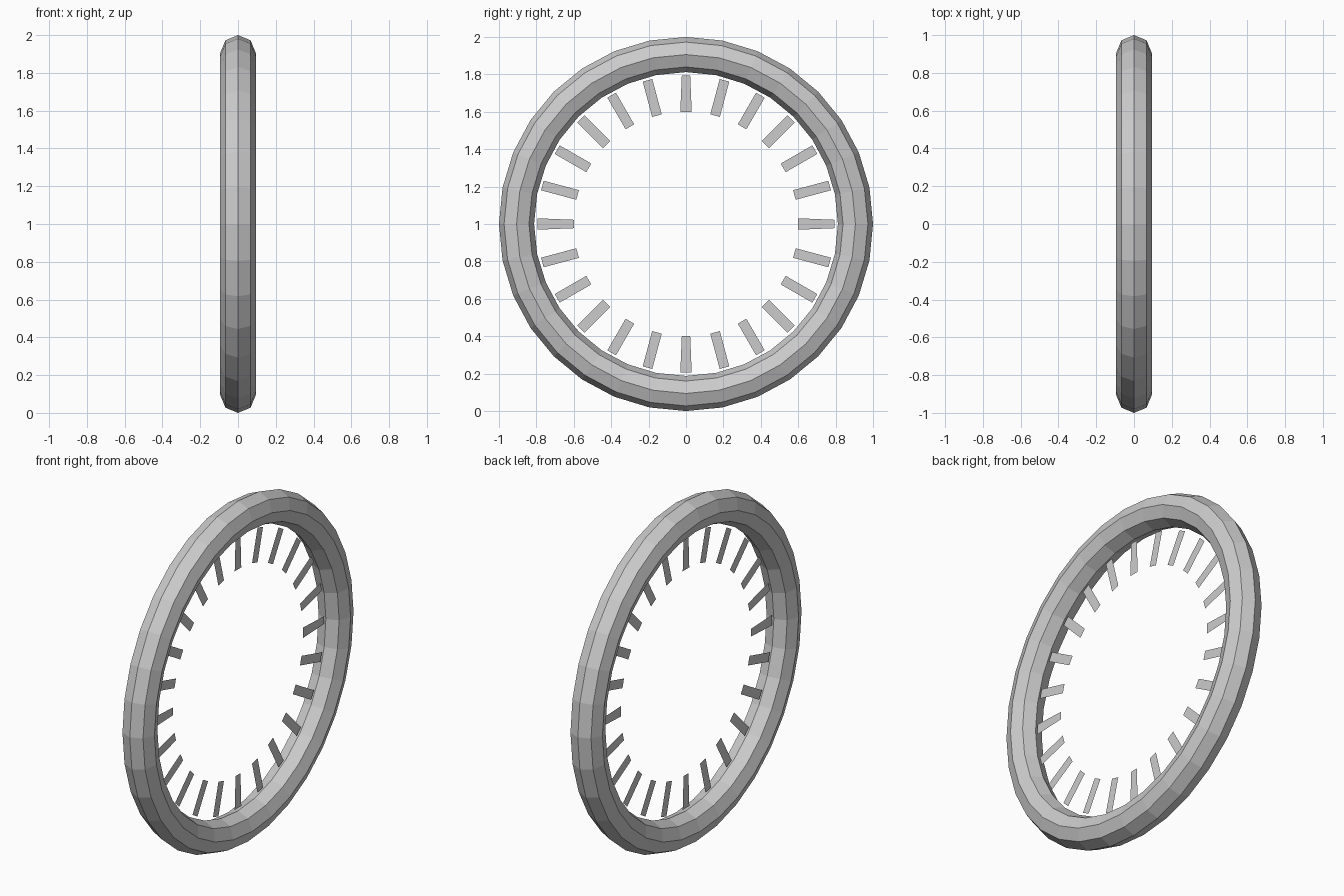
import bpy, bmesh, math
from mathutils import Vector

if "Cube" in bpy.data.objects:
    bpy.data.objects.remove(bpy.data.objects["Cube"])

CENTRE_Z = 1.0
TUBE = 0.094
MAJOR = 1.0 - TUBE
RING_SEGS, TUBE_SEGS = 32, 8

grey = bpy.data.materials.new("light_grey")
grey.diffuse_color = (0.6, 0.6, 0.6, 1.0)
grey.use_nodes = True
grey.node_tree.nodes["Principled BSDF"].inputs["Base Color"].default_value = grey.diffuse_color


def finish(name, bm):
    mesh = bpy.data.meshes.new(name)
    bm.to_mesh(mesh)
    bm.free()
    mesh.materials.append(grey)
    obj = bpy.data.objects.new(name, mesh)
    obj.location.z = CENTRE_Z
    bpy.context.collection.objects.link(obj)
    return obj


def radial(angle, radius, x=0.0):
    return Vector((x, radius * math.sin(angle), radius * math.cos(angle)))


# Outer ring: octagonal tube swept around the x axis
bm = bmesh.new()
loops = []
for i in range(RING_SEGS):
    a = math.tau * i / RING_SEGS
    loops.append([bm.verts.new(radial(a, MAJOR + TUBE * math.cos(t), TUBE * math.sin(t)))
                  for t in (math.tau * j / TUBE_SEGS for j in range(TUBE_SEGS))])
for i in range(RING_SEGS):
    p, q = loops[i], loops[(i + 1) % RING_SEGS]
    for j in range(TUBE_SEGS):
        k = (j + 1) % TUBE_SEGS
        bm.faces.new((p[j], q[j], q[k], p[k]))
bmesh.ops.recalc_face_normals(bm, faces=bm.faces)
finish("outer_ring", bm)

# Inner tick plates: 24 flat strips, the four axial ones slightly tapered
bm = bmesh.new()
for i in range(24):
    a = math.tau * i / 24
    side = Vector((0, math.cos(a), -math.sin(a)))
    taper = {0: 0.004, 6: 0.004, 12: -0.004, 18: -0.004}.get(i, 0)
    inner, outer = 0.0265 + taper, 0.0265 - taper
    corners = (radial(a, 0.6) - side * inner, radial(a, 0.6) + side * inner,
               radial(a, 0.795) + side * outer, radial(a, 0.795) - side * outer)
    bm.faces.new([bm.verts.new(c) for c in corners])
finish("inner_tick_plates", bm)
